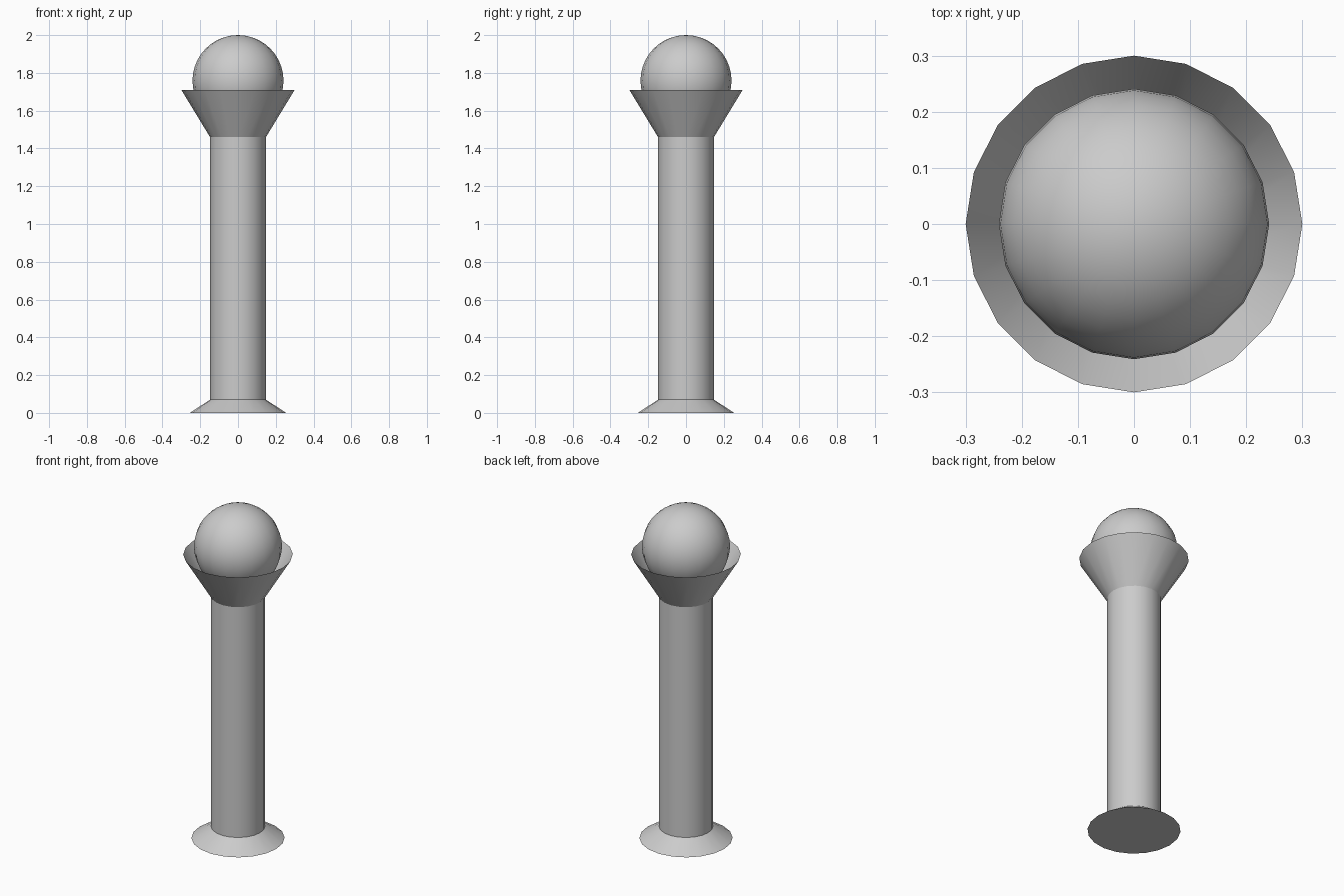
import bpy
import bmesh
from math import cos, sin, pi, radians

if "Cube" in bpy.data.objects:
    bpy.data.objects.remove(bpy.data.objects["Cube"])

SIDES = 20


def lathe(name, profile, cap_bottom=False, cap_top=False):
    """Revolve (radius, z) points around z."""
    bm = bmesh.new()
    rings = [[bm.verts.new((r * cos(2 * pi * i / SIDES), r * sin(2 * pi * i / SIDES), z))
              for i in range(SIDES)] for r, z in profile]
    for low, high in zip(rings, rings[1:]):
        for i in range(SIDES):
            j = (i + 1) % SIDES
            bm.faces.new((low[i], low[j], high[j], high[i]))
    if cap_bottom:
        bm.faces.new(rings[0][::-1])
    if cap_top:
        bm.faces.new(rings[-1])
    finish(name, bm)


def finish(name, bm):
    mesh = bpy.data.meshes.new(name)
    bm.to_mesh(mesh)
    bm.free()
    obj = bpy.data.objects.new(name, mesh)
    bpy.context.collection.objects.link(obj)
    bpy.ops.object.select_all(action='DESELECT')
    obj.select_set(True)
    bpy.context.view_layer.objects.active = obj
    bpy.ops.object.shade_smooth_by_angle(angle=radians(30))


# Flared foot, closed underneath
lathe("base_flange", [(0.255, 0.0), (0.148, 0.07)], cap_bottom=True)

# Post; its top closes the floor of the cup
lathe("post", [(0.148, 0.07), (0.148, 1.46)], cap_top=True)

# Thin open cup
lathe("cup", [(0.148, 1.46), (0.30, 1.71)])

# Ball resting in the cup
ball = bmesh.new()
bmesh.ops.create_uvsphere(ball, u_segments=SIDES, v_segments=20, radius=0.241)
bmesh.ops.translate(ball, verts=ball.verts, vec=(0, 0, 1.759))
finish("ball", ball)
